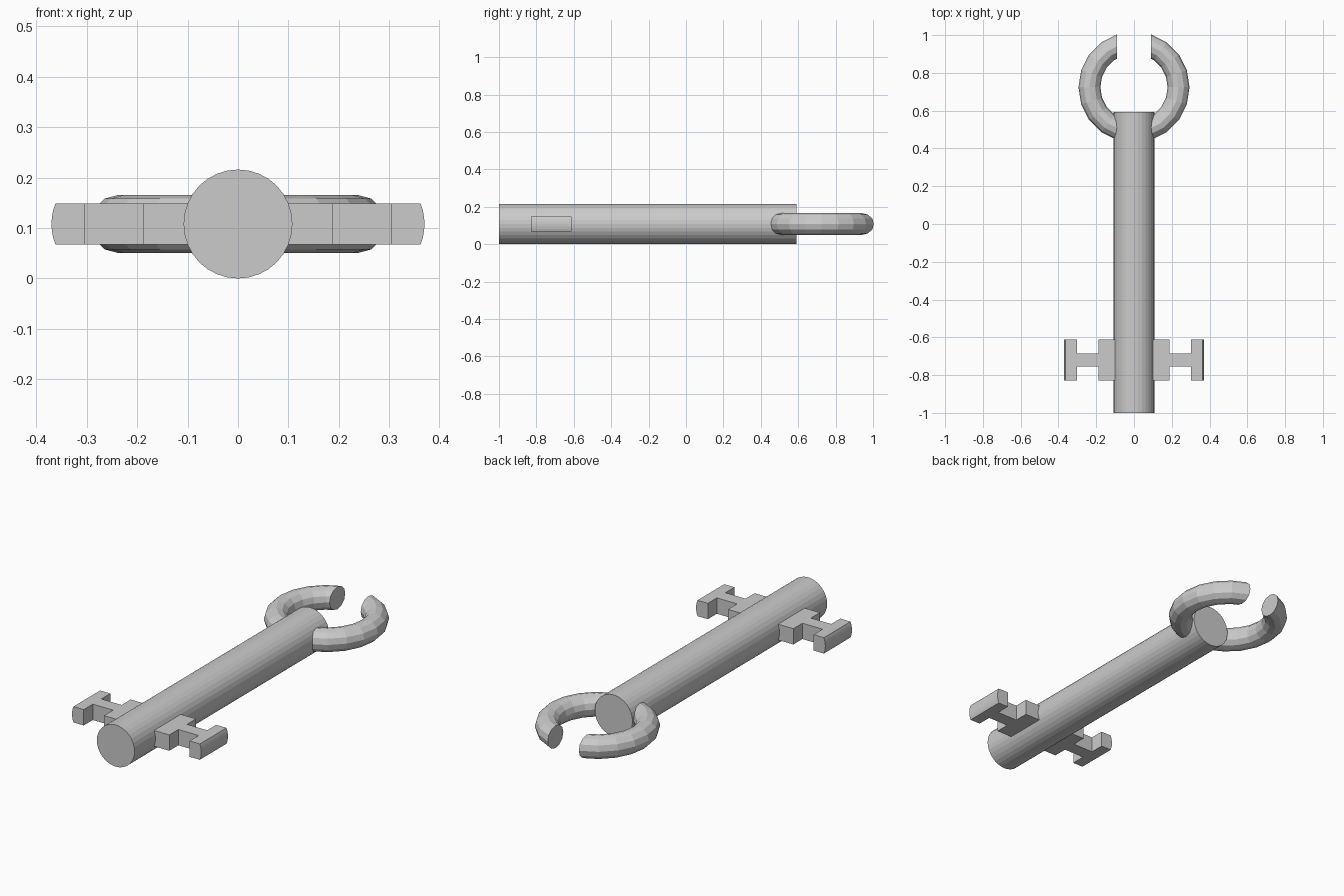
import bpy, bmesh, math

if "Cube" in bpy.data.objects:
    bpy.data.objects.remove(bpy.data.objects["Cube"])

R = 0.108          # shaft radius, also the height of the centre line


def finish(name, bm):
    bmesh.ops.recalc_face_normals(bm, faces=bm.faces)
    mesh = bpy.data.meshes.new(name)
    bm.to_mesh(mesh)
    bm.free()
    obj = bpy.data.objects.new(name, mesh)
    bpy.context.collection.objects.link(obj)
    return obj


def mirror_x(obj):
    mod = obj.modifiers.new("mirror", 'MIRROR')
    mod.use_mirror_merge = False


# Shaft: long round bar lying along y
bpy.ops.mesh.primitive_cylinder_add(vertices=32, radius=R, depth=1.592,
                                    location=(0, -0.204, R),
                                    rotation=(math.pi / 2, 0, 0))
bpy.context.object.name = "shaft"

# Bow: torus with a straight-sided gap, right half mirrored
MAJOR, MINOR, SEG, SIDES = 0.236, 0.058, 20, 12
bm = bmesh.new()
rings = []
for i in range(SEG):
    a = math.tau * i / SEG
    ring = []
    for j in range(SIDES):
        b = math.tau * j / SIDES
        r = MAJOR + MINOR * math.cos(b)
        ring.append(bm.verts.new((r * math.cos(a), 0.724 + r * math.sin(a),
                                  R + MINOR * math.sin(b))))
    rings.append(ring)
for i in range(SEG):
    p, q = rings[i], rings[(i + 1) % SEG]
    for j in range(SIDES):
        k = (j + 1) % SIDES
        bm.faces.new((p[j], q[j], q[k], p[k]))
bmesh.ops.bisect_plane(bm, geom=bm.verts[:] + bm.edges[:] + bm.faces[:],
                       plane_co=(0.089, 0, 0), plane_no=(1, 0, 0),
                       clear_inner=True)
bmesh.ops.holes_fill(bm, edges=[e for e in bm.edges if e.is_boundary])
mirror_x(finish("bow", bm))

# Bits: H-shaped teeth with a rounded outer end, mirrored
HALF, YC = 0.041, -0.72
bm = bmesh.new()
levels = []
for i in range(7):
    dz = HALF * (2 * i / 6 - 1)
    end = 0.37 - R + math.sqrt(R * R - dz * dz)
    half = [(0.05, 0.109), (0.187, 0.109), (0.187, 0.035),
            (0.303, 0.035), (0.303, 0.109), (end, 0.109)]
    outline = half + [(x, -y) for x, y in reversed(half)]
    levels.append([bm.verts.new((x, YC + y, R + dz)) for x, y in outline])
for lo, hi in zip(levels, levels[1:]):
    for j in range(len(lo)):
        k = (j + 1) % len(lo)
        bm.faces.new((lo[j], lo[k], hi[k], hi[j]))
bm.faces.new(levels[0])
bm.faces.new(levels[-1])
mirror_x(finish("bits", bm))
